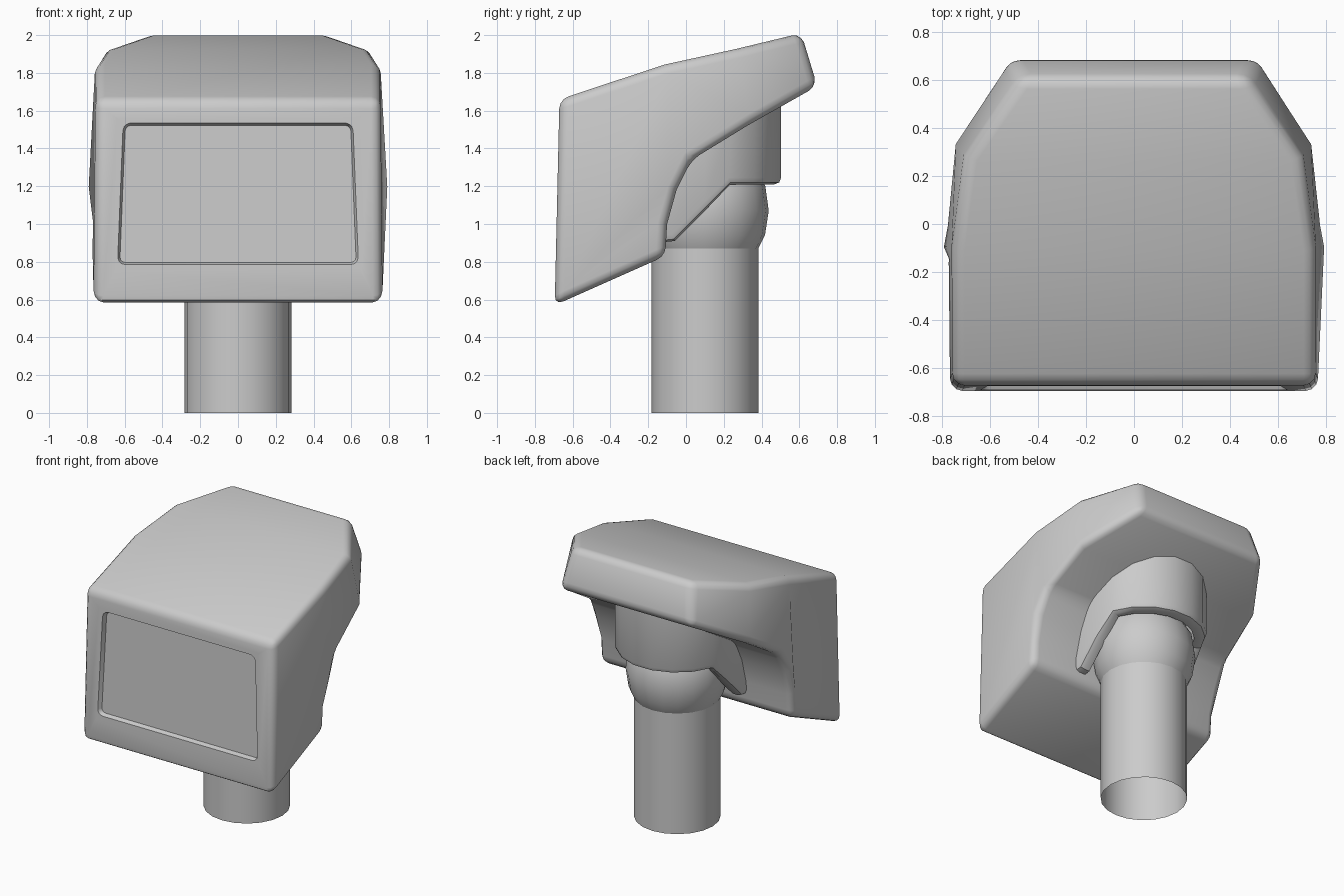
import bpy, bmesh
from math import radians, sin, cos
from mathutils import Vector

cube = bpy.data.objects.get("Cube")
if cube:
    bpy.data.objects.remove(cube)

grey = bpy.data.materials.new("matte_grey")
grey.use_nodes = True
grey.diffuse_color = (0.6, 0.6, 0.6, 1)
grey.node_tree.nodes["Principled BSDF"].inputs["Base Color"].default_value = (0.6, 0.6, 0.6, 1)


def finish(bm, name, angle):
    """Turn a bmesh into a smooth-shaded object."""
    bmesh.ops.recalc_face_normals(bm, faces=bm.faces)
    mesh = bpy.data.meshes.new(name)
    bm.to_mesh(mesh)
    bm.free()
    obj = bpy.data.objects.new(name, mesh)
    bpy.context.collection.objects.link(obj)
    mesh.materials.append(grey)
    bpy.ops.object.select_all(action='DESELECT')
    obj.select_set(True)
    bpy.context.view_layer.objects.active = obj
    bpy.ops.object.shade_smooth_by_angle(angle=radians(angle))
    return obj


def sharp_edges(bm, limit):
    return [e for e in bm.edges if len(e.link_faces) == 2 and e.calc_face_angle(0) > limit]


# Head: top and underside edge lines (half width, y, z), from front to back
top = [(.755, -.67, 1.66), (.755, -.11, 1.845), (.70, .28, 1.93), (.47, .61, 2.01)]
under = [(.765, -.695, .57), (.77, -.11, .83), (.772, -.1, 1.0), (.778, -.05, 1.18),
         (.775, .03, 1.34), (.745, .34, 1.53), (.52, .695, 1.73)]
bm = bmesh.new()
T, B = [[[bm.verts.new((s * x, y, z)) for x, y, z in line] for s in (-1, 1)]
        for line in (top, under)]
for line in (T, B):
    for i in range(len(line[0]) - 1):
        bm.faces.new((line[0][i], line[0][i + 1], line[1][i + 1], line[1][i]))
for t, b in zip(T, B):
    bm.faces.new([t[0]] + b[:5] + [t[1]])
    bm.faces.new((t[1], b[4], b[5], t[2]))
    bm.faces.new((t[2], b[5], b[6], t[3]))
for i in (0, -1):
    bm.faces.new((T[0][i], T[1][i], B[1][i], B[0][i]))
bmesh.ops.recalc_face_normals(bm, faces=bm.faces)
bmesh.ops.bevel(bm, geom=sharp_edges(bm, .45), offset=.05, segments=3, profile=.5,
                affect='EDGES', clamp_overlap=True)

# Recessed front panel with rounded corners
bm.normal_update()
front = max((f for f in bm.faces if f.normal.y < -.9), key=lambda f: f.calc_area())
centre = front.calc_center_median()
normal = front.normal.copy()
bmesh.ops.inset_individual(bm, faces=[front], thickness=.08)
for v in front.verts:
    high = v.co.z > centre.z
    x, z = (.608, 1.535) if high else (.638, .785)
    y = centre.y - normal.z * (z - centre.z) / normal.y
    v.co = Vector((x if v.co.x > 0 else -x, y, z))
bmesh.ops.bevel(bm, geom=list(front.verts), offset=.04, segments=3, profile=.5,
                affect='VERTICES')
bm.normal_update()
front = max((f for f in bm.faces if f.normal.y < -.9 and
             (f.calc_center_median() - Vector((0, centre.y, 1.16))).length < .15),
            key=lambda f: f.calc_area())
bmesh.ops.inset_individual(bm, faces=[front], thickness=.012, depth=-.03)
finish(bm, "head_housing", 40)

# Socket: horseshoe collar whose arms drop forward around the ball
AXIS_Y = .1
columns = [(1, -.16), (1, -.06)]
path = [(1, 0, y) for y in (-.16, -.06)]
path += [(cos(radians(a)), sin(radians(a)), AXIS_Y) for a in range(0, 181, 20)]
path += [(-1, 0, y) for y in (-.06, -.16)]
bm = bmesh.new()
rings = []
for dx, dy, y0 in path:
    y = y0 + .41 * dy
    low = max(.9, min(1.21, 1.21 + (y - .24)))
    high = 1.43 + .6 * (y - .03)
    rings.append([bm.verts.new((r * dx, y0 + r * dy, z))
                  for r, z in ((.41, low), (.41, high), (.33, high), (.33, low))])
for a, b in zip(rings, rings[1:]):
    for i in range(4):
        j = (i + 1) % 4
        bm.faces.new((a[i], a[j], b[j], b[i]))
bm.faces.new(rings[0])
bm.faces.new(rings[-1])
rim = [bm.edges.get((a[0], b[0])) for a, b in zip(rings, rings[1:])]
bmesh.ops.recalc_face_normals(bm, faces=bm.faces)
bmesh.ops.bevel(bm, geom=rim, offset=.035, segments=2, profile=.5, affect='EDGES')
finish(bm, "ball_socket", 35)


def lathe(name, profile, sides, angle):
    """Spin a (radius, height) profile around the post axis."""
    bm = bmesh.new()
    verts = [bm.verts.new((r, AXIS_Y, z)) for r, z in profile]
    edges = [bm.edges.new(p) for p in zip(verts, verts[1:])]
    bmesh.ops.spin(bm, geom=verts + edges, cent=(0, AXIS_Y, 0), axis=(0, 0, 1),
                   angle=radians(360), steps=sides)
    bmesh.ops.remove_doubles(bm, verts=bm.verts, dist=.0005)
    return finish(bm, name, angle)


# Post, open at the bottom, and the ball it carries
lathe("post", [(.283, 0), (.283, .88)], 20, 40)
lathe("ball_joint", [(.283, .87), (.318, .94), (.338, 1.07), (.32, 1.2), (.25, 1.32), (0, 1.4)], 20, 40)
